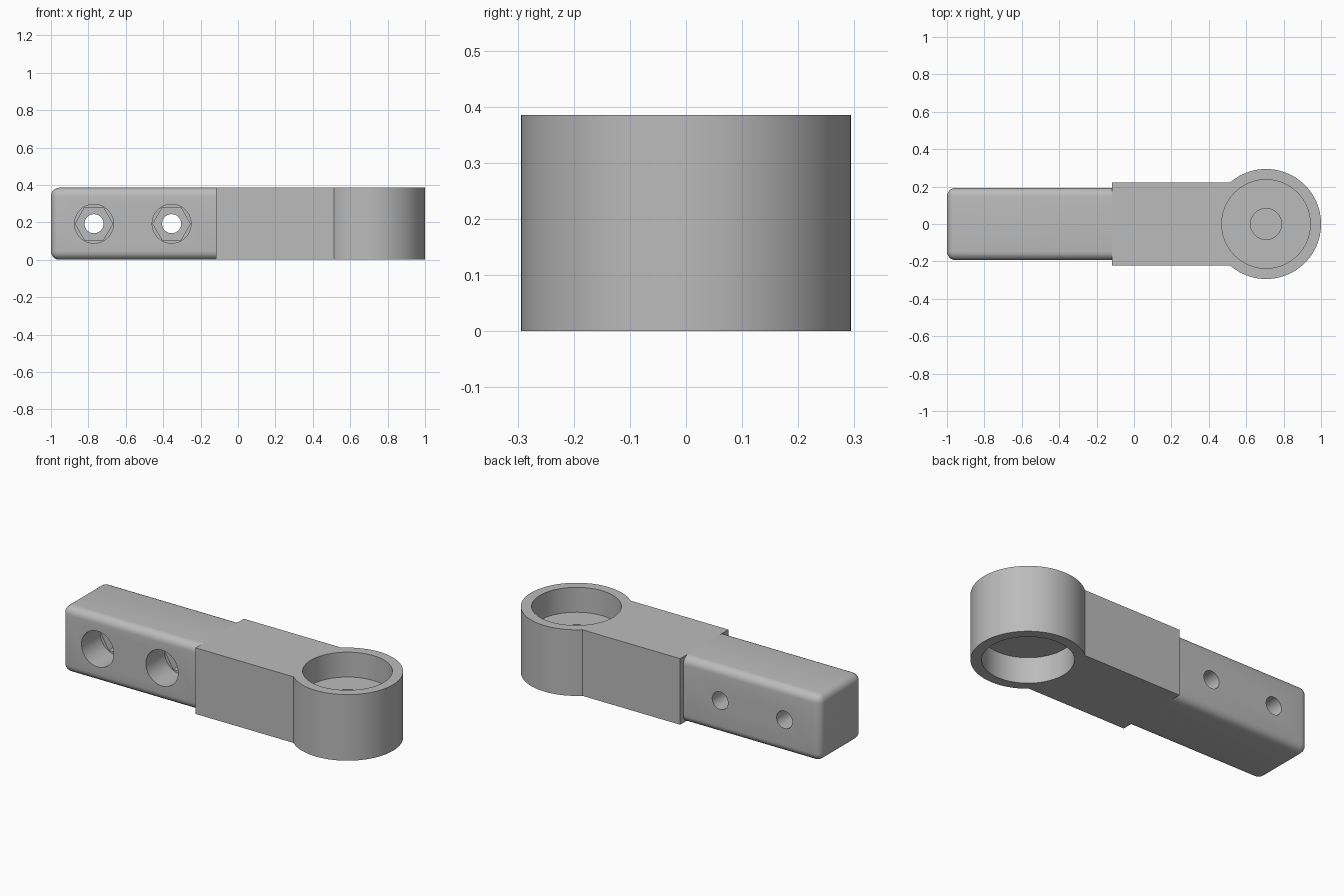
import bpy
import bmesh
from math import acos, asin, cos, pi, sin
from mathutils import Matrix

cube = bpy.data.objects.get("Cube")
if cube:
    bpy.data.objects.remove(cube, do_unlink=True)

HEIGHT = 0.385
HEAD_X, HEAD_R, BORE_R = 0.706, 0.294, 0.237
SHOULDER_X, BLOCK_W = -0.118, 0.222
ARM_W = 0.193
BOLT_XS = (-0.77, -0.355)

grey = bpy.data.materials.new("plain grey")
grey.use_nodes = True
color = (0.5, 0.5, 0.5, 1)
grey.diffuse_color = color
grey.node_tree.nodes["Principled BSDF"].inputs["Base Color"].default_value = color


def to_object(name, bm):
    bmesh.ops.recalc_face_normals(bm, faces=bm.faces)
    mesh = bpy.data.meshes.new(name)
    bm.to_mesh(mesh)
    bm.free()
    mesh.materials.append(grey)
    obj = bpy.data.objects.new(name, mesh)
    bpy.context.collection.objects.link(obj)
    return obj


def activate(obj):
    bpy.ops.object.select_all(action="DESELECT")
    obj.select_set(True)
    bpy.context.view_layer.objects.active = obj


def cut(obj, radius, start, end, sides=64, along_y=False):
    """Drill a round or polygonal hole from start to end, each a point."""
    bm = bmesh.new()
    axis = 1 if along_y else 2
    middle = [(a + b) / 2 for a, b in zip(start, end)]
    turn = Matrix.Rotation(pi / 2, 4, "X") if along_y else Matrix()
    # A quarter turn puts polygon corners on the x axis
    spin = Matrix.Rotation(pi / 2, 4, "Z")
    bmesh.ops.create_cone(bm, cap_ends=True, segments=sides, radius1=radius,
                          radius2=radius, depth=abs(end[axis] - start[axis]),
                          matrix=Matrix.Translation(middle) @ turn @ spin)
    cutter = to_object("cutter", bm)
    cutter.hide_render = True
    activate(obj)
    mod = obj.modifiers.new("hole", "BOOLEAN")
    mod.operation, mod.solver, mod.object = "DIFFERENCE", "EXACT", cutter
    bpy.ops.object.modifier_apply(modifier=mod.name)
    bpy.data.objects.remove(cutter, do_unlink=True)


def finish(obj):
    activate(obj)
    bpy.ops.object.shade_smooth_by_angle(angle=pi / 6)


# Ring head with its square neck, extruded from one outline
bm = bmesh.new()
limit = pi - asin(BLOCK_W / HEAD_R)
steps = 80
arc = [-limit + 2 * limit * i / steps for i in range(steps + 1)]
outline = [(SHOULDER_X, -BLOCK_W)]
outline += [(HEAD_X + HEAD_R * cos(a), HEAD_R * sin(a)) for a in arc]
outline += [(SHOULDER_X, BLOCK_W)]
base = bm.faces.new([bm.verts.new((x, y, 0)) for x, y in outline])
top = bmesh.ops.extrude_face_region(bm, geom=[base])["geom"]
bmesh.ops.translate(bm, vec=(0, 0, HEIGHT),
                    verts=[v for v in top if isinstance(v, bmesh.types.BMVert)])
head = to_object("ring_head", bm)

# Bearing pockets above and below a web, with a blind centre hole
cut(head, BORE_R, (HEAD_X, 0, 0.24), (HEAD_X, 0, 0.5))
cut(head, BORE_R, (HEAD_X, 0, -0.1), (HEAD_X, 0, 0.15))
cut(head, 0.083, (HEAD_X, 0, 0.165), (HEAD_X, 0, 0.3), sides=48)
finish(head)

# Arm, rounded everywhere except where it meets the neck
bm = bmesh.new()
length = SHOULDER_X + 1
place = Matrix.Translation((-1 + length / 2, 0, HEIGHT / 2))
bmesh.ops.create_cube(bm, size=1, matrix=place @ Matrix.Diagonal(
    (length, 2 * ARM_W, HEIGHT, 1)))
rounded = [e for e in bm.edges
           if min(v.co.x for v in e.verts) < SHOULDER_X - 0.01]
bmesh.ops.bevel(bm, geom=rounded, offset=0.045, segments=6, profile=0.5,
                affect="EDGES", clamp_overlap=True)
arm = to_object("arm", bm)

# Bolt holes: round counterbore, hexagonal nut seat, through hole
for x in BOLT_XS:
    z = HEIGHT / 2
    cut(arm, 0.104, (x, -0.3, z), (x, -0.02, z), along_y=True)
    cut(arm, 0.1, (x, -0.1, z), (x, 0.05, z), sides=6, along_y=True)
    cut(arm, 0.051, (x, -0.1, z), (x, 0.3, z), sides=40, along_y=True)
finish(arm)
